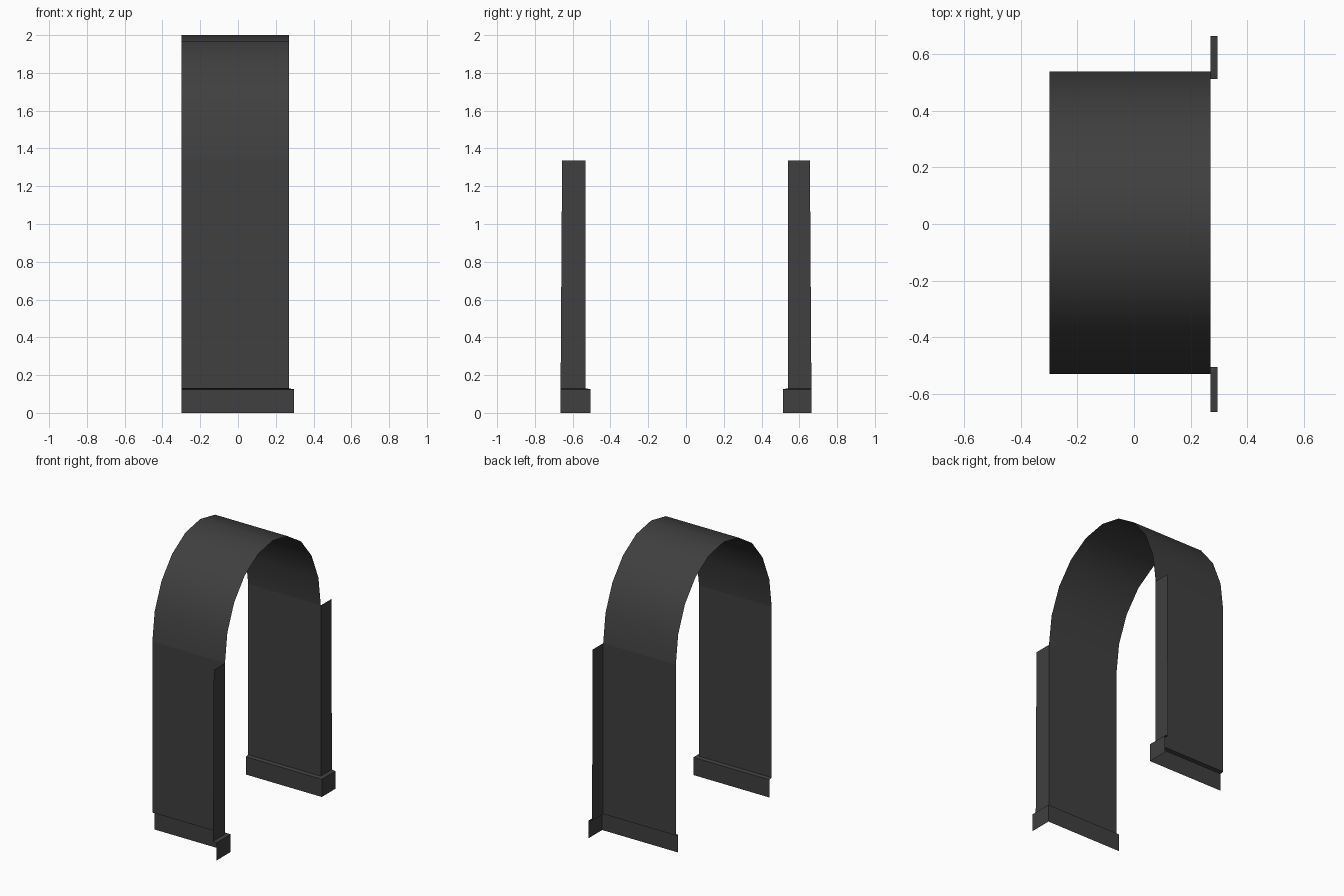
import bpy, math

if "Cube" in bpy.data.objects:
    bpy.data.objects.remove(bpy.data.objects["Cube"])

# single charcoal paint
paint = bpy.data.materials.new("charcoal_grey")
paint.diffuse_color = (0.05, 0.05, 0.05, 1)
paint.use_nodes = True
paint.node_tree.nodes["Principled BSDF"].inputs["Base Color"].default_value = paint.diffuse_color

CY = 0.004                 # slight sideways offset of the opening
BACK, FACE, BASE_FACE = -0.298, 0.27, 0.296
INNER, BASE_INNER = 0.535, 0.509
SPRING, RISE = 1.337, 0.663


def loft(name, rows, flip=False, smooth=False):
    """Open sheet joining equal-length rows of points."""
    n = len(rows[0])
    verts = [p for row in rows for p in row]
    faces = []
    for r in range(len(rows) - 1):
        for i in range(n - 1):
            a = r * n + i
            f = (a, a + 1, a + n + 1, a + n)
            faces.append(f[::-1] if flip else f)
    mesh = bpy.data.meshes.new(name)
    mesh.from_pydata(verts, [], faces)
    mesh.materials.append(paint)
    mesh.update()
    obj = bpy.data.objects.new(name, mesh)
    bpy.context.collection.objects.link(obj)
    if smooth:
        mesh.shade_smooth()
    return obj


def corner(side, x, inner, outer, z):
    """L-shaped plan line: along the reveal, then out across the face."""
    return [(BACK, side * inner + CY, z),
            (x, side * inner + CY, z),
            (x, side * outer, z)]


for side, label in ((-1, "front"), (1, "back")):
    # upright: reveal panel and face casing
    loft(label + "_jamb",
         [corner(side, FACE, INNER, 0.664, 0.13),
          corner(side, FACE, INNER, 0.656, SPRING)],
         flip=side < 0)
    # plinth block with a narrow sloping ledge on top
    loft(label + "_plinth",
         [corner(side, BASE_FACE, BASE_INNER, 0.665, 0.0),
          corner(side, BASE_FACE, BASE_INNER, 0.665, 0.125),
          corner(side, FACE, INNER, 0.664, 0.13)],
         flip=side < 0)

# curved lining of the arch, ten segments
SEGMENTS = 10
arch = []
for i in range(SEGMENTS + 1):
    a = math.pi * i / SEGMENTS
    y, z = CY + INNER * math.cos(a), SPRING + RISE * math.sin(a)
    arch.append([(BACK, y, z), (FACE, y, z)])
loft("arch_lining", arch, smooth=True)
